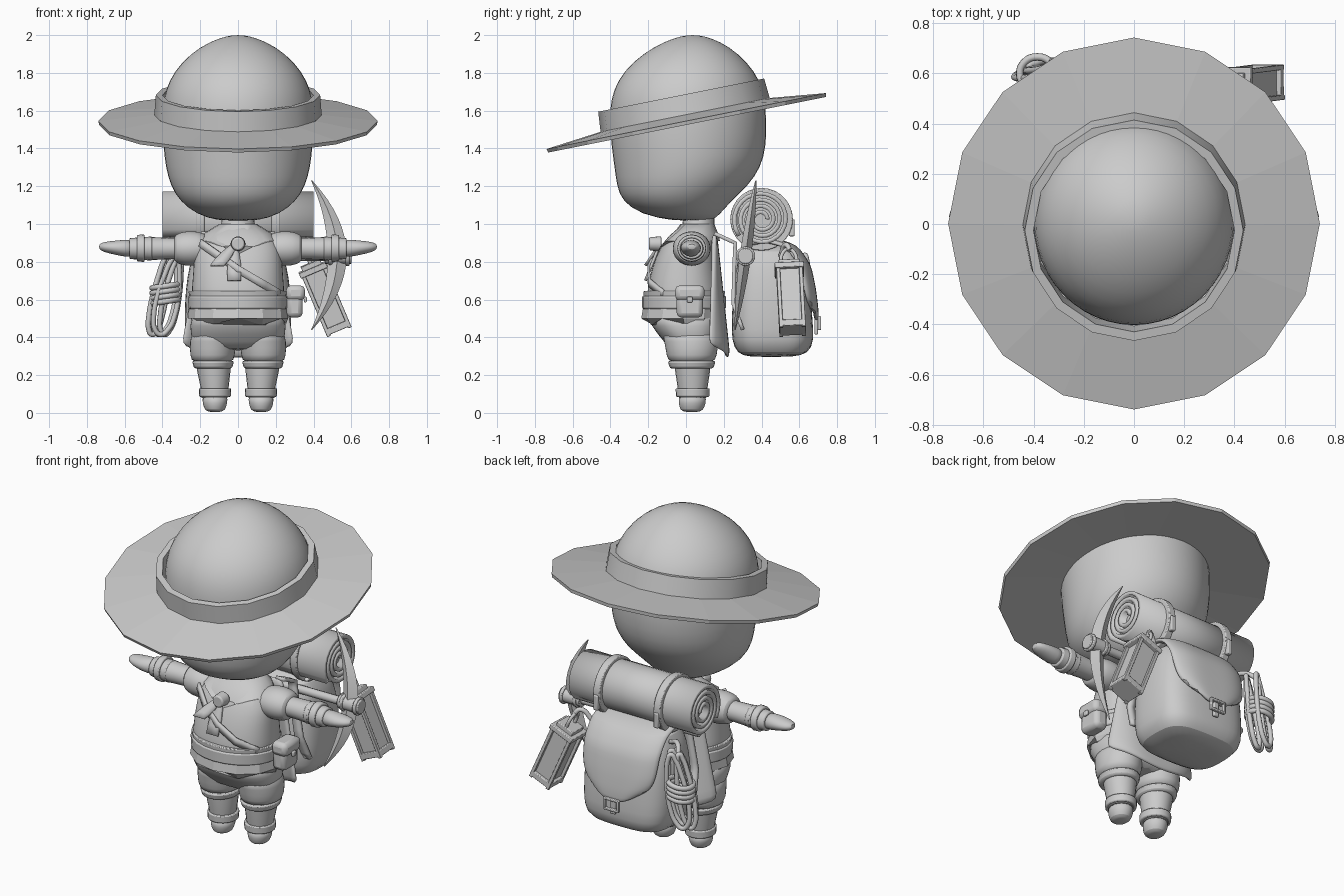
import bpy, bmesh, math
from math import sin, cos, pi
from mathutils import Matrix, Vector

cube = bpy.data.objects.get("Cube")
if cube:
    bpy.data.objects.remove(cube)

grey = bpy.data.materials.new("clay_grey")
grey.use_nodes = True
grey.diffuse_color = (0.6, 0.6, 0.6, 1)
grey.node_tree.nodes["Principled BSDF"].inputs["Base Color"].default_value = (0.6, 0.6, 0.6, 1)
made = []


def add(name, bm, smooth=0, thick=0, bevel=0, matrix=None):
    bmesh.ops.recalc_face_normals(bm, faces=bm.faces)
    if matrix:
        bm.transform(matrix)
    mesh = bpy.data.meshes.new(name)
    bm.to_mesh(mesh)
    bm.free()
    mesh.materials.append(grey)
    ob = bpy.data.objects.new(name, mesh)
    bpy.context.collection.objects.link(ob)
    if thick:
        m = ob.modifiers.new("thickness", 'SOLIDIFY')
        m.thickness, m.offset = thick, 0
    if bevel:
        m = ob.modifiers.new("bevel", 'BEVEL')
        m.width, m.segments = bevel, 2
    if smooth:
        ob.modifiers.new("smooth", 'SUBSURF').levels = smooth
        ob.modifiers["smooth"].render_levels = smooth
    made.append(ob)
    return ob


def loft(name, rings, n=24, axis='Z', power=1, closed=False, **kw):
    """Skin elliptical rings (position, centre a, centre b, radius a, radius b)."""
    bm = bmesh.new()
    loops = []
    for t, a, b, ra, rb in rings:
        loop = []
        for i in range(n):
            c, s = cos(2 * pi * i / n + pi / 2), sin(2 * pi * i / n + pi / 2)
            u = a + ra * math.copysign(abs(c) ** power, c)
            v = b + rb * math.copysign(abs(s) ** power, s)
            loop.append(bm.verts.new({'Z': (u, v, t), 'X': (t, u, v), 'Y': (u, t, v)}[axis]))
        loops.append(loop)
    pairs = list(zip(loops, loops[1:])) + ([(loops[-1], loops[0])] if closed else [])
    for p, q in pairs:
        for i in range(n):
            bm.faces.new((p[i], p[(i + 1) % n], q[(i + 1) % n], q[i]))
    if not closed:
        bm.faces.new(loops[0])
        bm.faces.new(loops[-1])
    return add(name, bm, **kw)


def box(name, loc, size, bevel=0.01, matrix=None):
    bm = bmesh.new()
    bmesh.ops.create_cube(bm, size=1, matrix=Matrix.Translation(loc) @ Matrix.Diagonal((*size, 1)))
    return add(name, bm, bevel=bevel, matrix=matrix)


def sheet(name, func, nu, nv, thick, smooth=0):
    """Surface func(u, v) with u and v running from 0 to 1."""
    bm = bmesh.new()
    g = [[bm.verts.new(func(i / nu, j / nv)) for j in range(nv + 1)] for i in range(nu + 1)]
    for i in range(nu):
        for j in range(nv):
            bm.faces.new((g[i][j], g[i + 1][j], g[i + 1][j + 1], g[i][j + 1]))
    return add(name, bm, smooth=smooth, thick=thick)


def tube(name, pts, r, cyclic=False):
    cu = bpy.data.curves.new(name, 'CURVE')
    cu.dimensions, cu.bevel_depth, cu.bevel_resolution, cu.use_fill_caps = '3D', r, 2, True
    cu.resolution_u = 6
    sp = cu.splines.new('BEZIER')
    sp.bezier_points.add(len(pts) - 1)
    for p, co in zip(sp.bezier_points, pts):
        p.co = co
        p.handle_left_type = p.handle_right_type = 'AUTO'
    sp.use_cyclic_u = cyclic
    cu.materials.append(grey)
    ob = bpy.data.objects.new(name, cu)
    bpy.context.collection.objects.link(ob)


def along(path, t):
    """Point at fraction t of a list of points."""
    f = min(t * (len(path) - 1), len(path) - 1.001)
    i = int(f)
    return Vector(path[i]).lerp(Vector(path[i + 1]), f - i)


# Head and neck
loft("head", [(1.015, .04, .10, .10), (1.05, -.03, .22, .21), (1.12, -.05, .31, .29),
              (1.2, -.02, .36, .35), (1.3, .01, .387, .392), (1.42, .015, .4, .415),
              (1.55, .01, .405, .42), (1.66, .01, .4, .412), (1.76, .015, .37, .382),
              (1.86, .02, .3, .305), (1.94, .03, .2, .2), (1.985, .035, .1, .1), (2.0, .035, .03, .03)]
     and [(z, 0, y, a, b) for z, y, a, b in
          [(1.015, .04, .10, .10), (1.05, -.03, .22, .21), (1.12, -.05, .31, .29),
           (1.2, -.02, .36, .35), (1.3, .01, .387, .392), (1.42, .015, .4, .415),
           (1.55, .01, .405, .42), (1.66, .01, .4, .412), (1.76, .015, .37, .382),
           (1.86, .02, .3, .305), (1.94, .03, .2, .2), (1.985, .035, .1, .1), (2.0, .035, .03, .03)]],
     smooth=1)
loft("neck", [(.93, 0, .06, .1, .09), (1.06, 0, .07, .08, .08)])

# Hat brim and band, tilted down at the front
tilt = Matrix.Translation((0, 0, 1.555)) @ Matrix.Rotation(math.atan(.2), 4, 'X')
loft("hat_brim", [(h, 0, 0, r, r * 1.02) for h, r in
                  ((-.03, .735), (-.01, .74), (.025, .43), (.0, .39))], 16, closed=True, matrix=tilt)
loft("hat_band", [(h, 0, 0, r, r * 1.03) for h, r in
                  ((0, .445), (.13, .435), (.13, .4), (0, .4))], 16, closed=True, matrix=tilt)

# Torso, collar, belt and trousers
loft("torso", [(z, 0, y, a, b) for z, y, a, b in
               [(.52, -.01, .24, .2), (.62, -.01, .25, .2), (.72, -.01, .24, .185), (.82, 0, .235, .165),
                (.92, .02, .22, .135), (.97, .05, .14, .1), (1.0, .06, .09, .08)]], smooth=1, power=.85)
loft("belt", [(.55, 0, -.01, .262, .222), (.62, 0, -.01, .265, .222)], bevel=.008)
loft("belt_edge", [(.615, 0, -.01, .258, .214), (.645, 0, -.01, .262, .216)], bevel=.005)
skirt = loft("tunic_hem", [(.44, 0, -.01, .255, .2), (.5, 0, -.015, .265, .222), (.57, 0, -.01, .258, .215)], 12)
for v in skirt.data.vertices:
    if v.co.z < .46:
        v.co.z += .07 * abs(cos(5 * math.atan2(v.co.x, -v.co.y) / 2 + .4))
loft("hips", [(z, 0, y, a, b) for z, y, a, b in
              [(.33, .03, .2, .11), (.37, .03, .245, .14), (.46, -.0, .258, .19), (.55, -.01, .25, .2)]],
     smooth=1, power=.8)
scarf = loft("neckerchief", [(.91, 0, .02, .205, .16), (.95, 0, .04, .18, .13), (1.0, 0, .06, .1, .09)], 16)
for v in scarf.data.vertices:
    if v.co.z < .96 and v.co.y < 0:
        v.co.z -= max(0, .07 - abs(v.co.x) * .5)
        v.co.y -= .01
loft("neckerchief_knot", [(-.195, 0, .895, .035, .035), (-.13, 0, .895, .04, .04)], 16, 'Y', bevel=.008)
for s, low in ((-1, .78), (.0, .7)):
    sheet("neckerchief_tail", lambda u, v: (
        s * .09 * v - .02 + (u - .5) * (.03 + .07 * v * (1.6 - v)),
        -.16 - .055 * v + .02 * (1 - v), .89 + (low - .89) * v), 2, 4, .015)
chest = [(-.2, -.09, .9), (-.1, -.165, .83), (0, -.198, .76), (.12, -.195, .69), (.22, -.12, .63)]
sheet("chest_strap", lambda u, v: along(chest, u) + Vector((.012, 0, .04)) * (v - .5), 16, 1, .014)

# Arms, hands, legs and boots, mirrored
for s, side in ((1, "left"), (-1, "right")):
    def limb(part, rings, **kw):
        loft(f"{side}_{part}", [(s * x, y, z, a, b) for x, y, z, a, b in rings], 20, 'X', **kw)
    limb("sleeve", [(.14, .03, .87, .09, .07), (.22, .03, .87, .105, .095), (.29, .03, .87, .1, .092),
                    (.33, .03, .87, .085, .075), (.34, .03, .87, .06, .06)], smooth=1)
    limb("forearm", [(.3, .03, .87, .06, .055), (.4, .03, .87, .062, .058), (.48, .03, .87, .067, .062)])
    limb("cuff", [(.455, .03, .87, .068, .064), (.575, .03, .87, .06, .055)], bevel=.006)
    limb("cuff_strap", [(.495, .03, .872, .077, .073), (.535, .03, .872, .075, .07)], bevel=.006)
    limb("hand", [(.55, .03, .87, .045, .045), (.6, .025, .872, .055, .046), (.66, .025, .875, .055, .036),
                  (.71, .03, .878, .042, .027), (.737, .03, .88, .02, .014)], smooth=1)

    def upright(part, rings, **kw):
        loft(f"{side}_{part}", [(z, s * x, y, a, b) for z, x, y, a, b in rings], 20, **kw)
    upright("trouser_leg", [(.26, .134, .03, .108, .12), (.3, .136, .03, .12, .135),
                            (.38, .132, .03, .125, .145), (.45, .125, .01, .12, .15)], smooth=1)
    upright("trouser_cuff", [(.235, .132, .03, .1, .115), (.275, .132, .03, .112, .127)], bevel=.01)
    upright("boot_shaft", [(.08, .124, .035, .068, .072), (.14, .124, .035, .075, .08),
                           (.22, .128, .035, .088, .092), (.26, .13, .035, .09, .095)])
    upright("boot_strap", [(.085, .122, .035, .084, .088), (.13, .122, .035, .086, .09)], bevel=.006)
    upright("boot_foot", [(.004, .122, .03, .03, .035), (.014, .122, .03, .055, .062),
                          (.05, .122, .033, .066, .073), (.1, .122, .035, .072, .076)], smooth=1)

    # Shoulder straps of the pack and wide straps round the bedroll
    strap = [(s * .17, .15, .95), (s * .18, .26, .9), (s * .2, .255, .75), (s * .23, .25, .58), (s * .25, .3, .44)]
    sheet("pack_strap", lambda u, v: along(strap, u) + Vector((.05 * (v - .5), 0, 0)), 16, 1, .02)
    loft("bedroll_strap", [(s * .2 + d, .4, 1.025, .166, .166) for d in (-.022, .022)], 28, 'X', bevel=.005)
    box("bedroll_strap_tab", (s * .2, .56, .98), (.03, .03, .09), .006)

# Cape hanging behind the back
sheet("cape", lambda u, v: ((u - .5) * 2 * (.19 + .11 * v), .15 + .07 * v - .1 * (2 * u - 1) ** 4 * v,
                            .95 - .66 * v + .07 * abs(2 * u - 1) ** 2 * v), 12, 8, .03, smooth=1)

# Belt pouch
box("pouch", (.3, .02, .58), (.085, .14, .15), .025)
box("pouch_flap", (.305, .02, .635), (.1, .155, .08), .025)
box("pouch_button", (.357, .02, .6), (.015, .03, .03), .005)

# Backpack with flap and buckle
loft("backpack", [(z, 0, y, a, b) for z, y, a, b in
                  [(.295, .45, .16, .12), (.315, .46, .25, .19), (.38, .46, .28, .22), (.5, .455, .285, .215),
                   (.65, .455, .28, .205), (.78, .45, .26, .185), (.86, .44, .23, .155), (.9, .44, .16, .1)]],
     power=.6, smooth=1)
flap = [(0, .34, .89), (0, .46, .915), (0, .58, .88), (0, .65, .78), (0, .675, .66), (0, .688, .56), (0, .69, .49)]
sheet("pack_flap", lambda u, v: along(flap, v) + Vector((
    (2 * u - 1) * .25 * (1 - .45 * v ** 6), -.05 * abs(2 * u - 1) ** 4, .1 * abs(2 * u - 1) ** 3 * v ** 5)),
    12, 12, .025, smooth=1)
box("buckle_strap", (0, .69, .48), (.035, .02, .13), .006)
for dx, dz, w, h in ((0, .03, .1, .014), (0, -.03, .1, .014), (.045, 0, .014, .07), (-.045, 0, .014, .07)):
    box("buckle_frame", (dx, .706, .475 + dz), (w, .02, h), .004)

# Rolled bedding with a spiral section
def spiral(u, v):
    a, r = u * 3.6 * 2 * pi, .03 + .118 * u
    return (.8 * (v - .5), .4 + r * cos(a), 1.025 + r * sin(a))
sheet("bedroll", spiral, 84, 1, .022)
loft("bedroll_core", [(x, .4, 1.025, .13, .13) for x in (-.36, .36)], 24, 'X')

# Pickaxe laid across the pack
loft("pickaxe_blade", [(.835 + .395 * t, .575 - .185 * t * t - .05 * (1 - t * t), .315 + .055 * t,
                        .003 + .047 * (1 - t * t), .003 + .027 * (1 - t * t))
                       for t in [i / 8 - 1 for i in range(17)]], 4)
tube("pickaxe_handle", [(-.3, .3, .83), (.1, .31, .83), (.56, .315, .83)], .025)
for x0, x1, r in ((.46, .6, .042), (.48, .5, .05), (.57, .59, .052)):
    loft("pickaxe_socket", [(x, .315, .83, r, r) for x in (x0, x1)], 14, 'X', bevel=.005)

# Lantern swinging from the pack
tip = Matrix.Translation((.46, .555, .61)) @ Matrix.Rotation(-.4, 4, 'Y') @ Matrix.Rotation(.05, 4, 'X')
for part, z, w, h in (("lantern_base", -.17, .14, .035), ("lantern_glass", 0, .105, .33),
                      ("lantern_lid", .16, .155, .03), ("lantern_cap", .185, .11, .03)):
    box(part, (0, 0, z), (w, w, h), .004, tip)
for i in (-1, 1):
    for j in (-1, 1):
        box("lantern_post", (i * .06, j * .06, -.015), (.02, .02, .36), .003, tip)
tube("lantern_handle", [tip @ Vector((0, y, z)) for y, z in ((-.04, .19), (-.035, .25), (0, .28), (.035, .25), (.04, .19))], .01)
tube("lantern_hook", [(.27, .5, .83), (.33, .53, .89), (.36, .55, .86)], .014)

# Coiled rope: long loops bound by level turns
for dx, dy, w in ((-.035, .0, .035), (0, .03, .05), (.03, -.02, .04), (.01, -.04, .055)):
    tube("rope_loop", [(-.38 + dx + w * cos(a) * (1 - .35 * sin(a)) + .04 * sin(a), .6 + dy + .02 * cos(a), .625 + .21 * sin(a))
                       for a in [i * pi / 6 for i in range(12)]], .014, True)
for k in range(4):
    tube("rope_binding", [(-.385 + .07 * cos(a), .6 + .065 * sin(a), .59 + .027 * k + .01 * cos(a))
                          for a in [i * pi / 4 for i in range(8)]], .015, True)
tube("rope_hanger", [(-.37, .6, .83), (-.33, .55, .87), (-.25, .5, .84)], .014)

bpy.ops.object.select_all(action='DESELECT')
for ob in made:
    ob.select_set(True)
bpy.context.view_layer.objects.active = made[0]
bpy.ops.object.shade_smooth_by_angle(angle=math.radians(35))
for ob in made:
    if ob.name in ("hat_brim", "tunic_hem"):
        ob.data.shade_flat()
